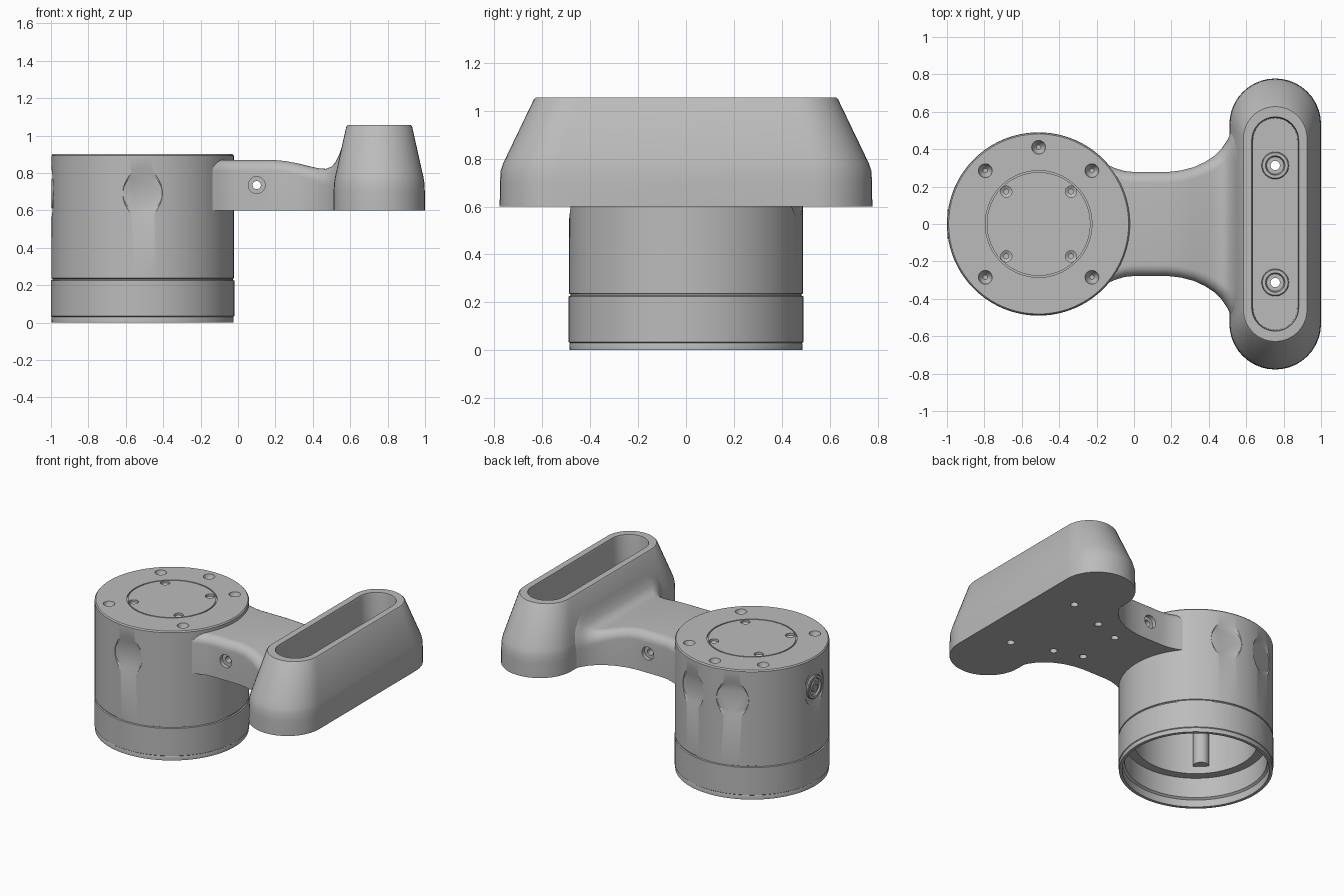
import bpy, bmesh
from math import sin, cos, pi, radians
from mathutils import Matrix, Vector

cube = bpy.data.objects.get("Cube")
if cube:
    bpy.data.objects.remove(cube, do_unlink=True)

grey = bpy.data.materials.new("plain_grey")
grey.use_nodes = True
grey.diffuse_color = (0.5, 0.5, 0.5, 1)
grey.node_tree.nodes["Principled BSDF"].inputs["Base Color"].default_value = (0.5, 0.5, 0.5, 1)

AXIS = Matrix.Translation((-0.51, 0, 0))   # axis of the round housing
GRIP_X = 0.755                             # middle of the grip block


def loft(name, rings, matrix=Matrix()):
    """Skin a row of equal rings and cap both ends."""
    bm = bmesh.new()
    rows = [[bm.verts.new(matrix @ Vector(p)) for p in ring] for ring in rings]
    n = len(rows[0])
    for a, b in zip(rows, rows[1:]):
        for i in range(n):
            j = (i + 1) % n
            bm.faces.new((a[i], a[j], b[j], b[i]))
    bm.faces.new(rows[0])
    bm.faces.new(rows[-1])
    bmesh.ops.recalc_face_normals(bm, faces=bm.faces)
    mesh = bpy.data.meshes.new(name)
    bm.to_mesh(mesh)
    bm.free()
    mesh.materials.append(grey)
    obj = bpy.data.objects.new(name, mesh)
    bpy.context.collection.objects.link(obj)
    return obj


def ellipse(rx, ry, z, n):
    return [(rx * cos(2 * pi * i / n), ry * sin(2 * pi * i / n), z) for i in range(n)]


def lathe(name, profile, matrix=Matrix(), n=32):
    return loft(name, [ellipse(r, r, z, n) for r, z in profile], matrix)


def stadium(hx, hy, z, n=20):
    """Long rounded outline whose ends are half circles."""
    ends = [(hy - hx, 0), (hx - hy, pi)]
    return [(GRIP_X + hx * cos(start + pi * i / n), cy + hx * sin(start + pi * i / n), z)
            for cy, start in ends for i in range(n + 1)]


def cut(obj, cutters):
    for c in cutters:
        c.hide_render = True
        mod = obj.modifiers.new("cut", 'BOOLEAN')
        mod.operation, mod.solver, mod.object = 'DIFFERENCE', 'EXACT', c
        bpy.context.view_layer.objects.active = obj
        bpy.ops.object.modifier_apply(modifier=mod.name)
        bpy.data.objects.remove(c, do_unlink=True)


def at(x, y, z=0):
    return Matrix.Translation((x, y, z))


def radial(degrees, z):
    """Frame whose z axis points outward from the housing."""
    return AXIS @ at(0, 0, z) @ Matrix.Rotation(radians(degrees), 4, 'Z') @ Matrix.Rotation(pi / 2, 4, 'Y')


# Round housing, hollow and open below
housing = lathe("housing", [
    (0.39, 0.8), (0.39, 0.2), (0.45, 0.2), (0.45, 0.06), (0.465, 0.05), (0.465, 0),
    (0.486, 0), (0.487, 0.025), (0.485, 0.03), (0.49, 0.034), (0.49, 0.225),
    (0.482, 0.228), (0.482, 0.234), (0.488, 0.237), (0.488, 0.892), (0.481, 0.9),
    (0.285, 0.9), (0.285, 0.89), (0.277, 0.89), (0.277, 0.9)], AXIS, 128)

rim_holes = [(0, 0.41), (0.285, 0.285), (-0.285, 0.285), (0.285, -0.285), (-0.285, -0.285)]
holes = [lathe("rim_hole", [(0.012, 0.85), (0.03, 0.87), (0.037, 0.9), (0.037, 0.95)],
               AXIS @ at(x, y)) for x, y in rim_holes]
holes += [lathe("lid_hole", [(0.013, 0.84), (0.013, 0.875), (0.03, 0.885), (0.03, 0.95)],
                AXIS @ at(x, y)) for x in (-0.173, 0.173) for y in (-0.173, 0.173)]

# Flat round recesses in the wall, flared above and below
for angle in (270, 180, 74, 110):
    holes.append(loft("wall_recess", [ellipse(0.105, 0.105, 0.474, 48),
                                      ellipse(0.172, 0.12, 0.5, 48)], radial(angle, 0.69)))
cut(housing, holes)

# Cable socket on the far side from the grip
socket = lathe("cable_socket", [(0.08, 0.46), (0.08, 0.484), (0.076, 0.488), (0.06, 0.488),
                                (0.055, 0.478), (0.035, 0.478), (0.035, 0.486), (0.02, 0.486),
                                (0.02, 0.48)], radial(180, 0.69), 48)

# Screw bosses inside the housing
bosses = [lathe("inner_boss", [(0.05, 0.25), (0.05, 0.82)], AXIS @ at(x * 0.95, y * 0.95))
          for x, y in rim_holes]

# Grip block with a deep open pocket
grip = loft("grip", [stadium(*s) for s in (
    (0.245, 0.778, 0.6), (0.244, 0.777, 0.7), (0.241, 0.774, 0.75), (0.236, 0.764, 0.78),
    (0.228, 0.747, 0.815), (0.176, 0.635, 1.048), (0.17, 0.628, 1.055),
    (0.126, 0.573, 1.055), (0.122, 0.57, 1.04), (0.118, 0.566, 0.67))])


# Arm: flared strip with rounded top edges
def arm_section(x, w, h, r, n=8):
    arc = [(r * cos(pi / 2 * i / n), r * sin(pi / 2 * i / n)) for i in range(n + 1)]
    right = [(x, w - r + a, h - r + b) for a, b in arc]
    left = [(x, -y, z) for _, y, z in reversed(right)]
    return [(x, -w, 0.6), (x, w, 0.6)] + right + left


arm = loft("arm", [arm_section(*s) for s in (
    (-0.21, 0.345, 0.87, 0.06), (-0.15, 0.32, 0.87, 0.06), (-0.1, 0.298, 0.87, 0.06),
    (-0.05, 0.283, 0.87, 0.06), (0, 0.278, 0.87, 0.06), (0.18, 0.278, 0.87, 0.06),
    (0.25, 0.286, 0.864, 0.06), (0.32, 0.304, 0.851, 0.065), (0.38, 0.332, 0.836, 0.07),
    (0.43, 0.365, 0.825, 0.08), (0.47, 0.405, 0.822, 0.09), (0.5, 0.45, 0.834, 0.11),
    (0.52, 0.5, 0.855, 0.14), (0.54, 0.53, 0.895, 0.18), (0.555, 0.53, 0.94, 0.22),
    (0.567, 0.52, 0.98, 0.25), (0.59, 0.5, 0.98, 0.25))])


def cable_slot():
    return loft("cable_slot", [[(x, -0.25, 0.69), (x, 0.25, 0.69), (x, 0.25, 0.785), (x, -0.25, 0.785)]
                               for x in (0.38, 0.68)])


side_bolt = lathe("side_bolt", [(0.045, -0.4), (0.045, -0.25), (0.022, -0.25),
                                (0.022, 0.25), (0.045, 0.25), (0.045, 0.4)],
                  at(0.1, 0, 0.735) @ Matrix.Rotation(pi / 2, 4, 'X'))
under_holes = [lathe("under_hole", [(0.024, 0.55), (0.024, 0.66)], at(x, s * y))
               for x, y in ((0.48, 0.22), (0.29, 0.155)) for s in (-1, 1)]
cut(arm, [lathe("housing_clearance", [(0.45, 0.5), (0.45, 1)], AXIS, 96),
          cable_slot(), side_bolt] + under_holes)

# Grip screw holes, each with a raised collar
cut(grip, [cable_slot()] + [lathe("grip_hole", [(0.025, 0.55), (0.025, 0.8)],
                                  at(GRIP_X, y)) for y in (-0.313, 0.313)])
for y in (-0.313, 0.313):
    collar = lathe("screw_collar", [(0.073, 0.66), (0.073, 0.7), (0.068, 0.705), (0.052, 0.705),
                                    (0.046, 0.68)], at(GRIP_X, y))
    cut(collar, [lathe("collar_hole", [(0.025, 0.6), (0.025, 0.8)], at(GRIP_X, y))])

# Smooth curved walls, crisp edges
parts = [o for o in bpy.context.scene.objects if o.type == 'MESH']
bpy.ops.object.select_all(action='DESELECT')
for o in parts:
    o.select_set(True)
bpy.context.view_layer.objects.active = housing
bpy.ops.object.shade_smooth_by_angle(angle=radians(30))
